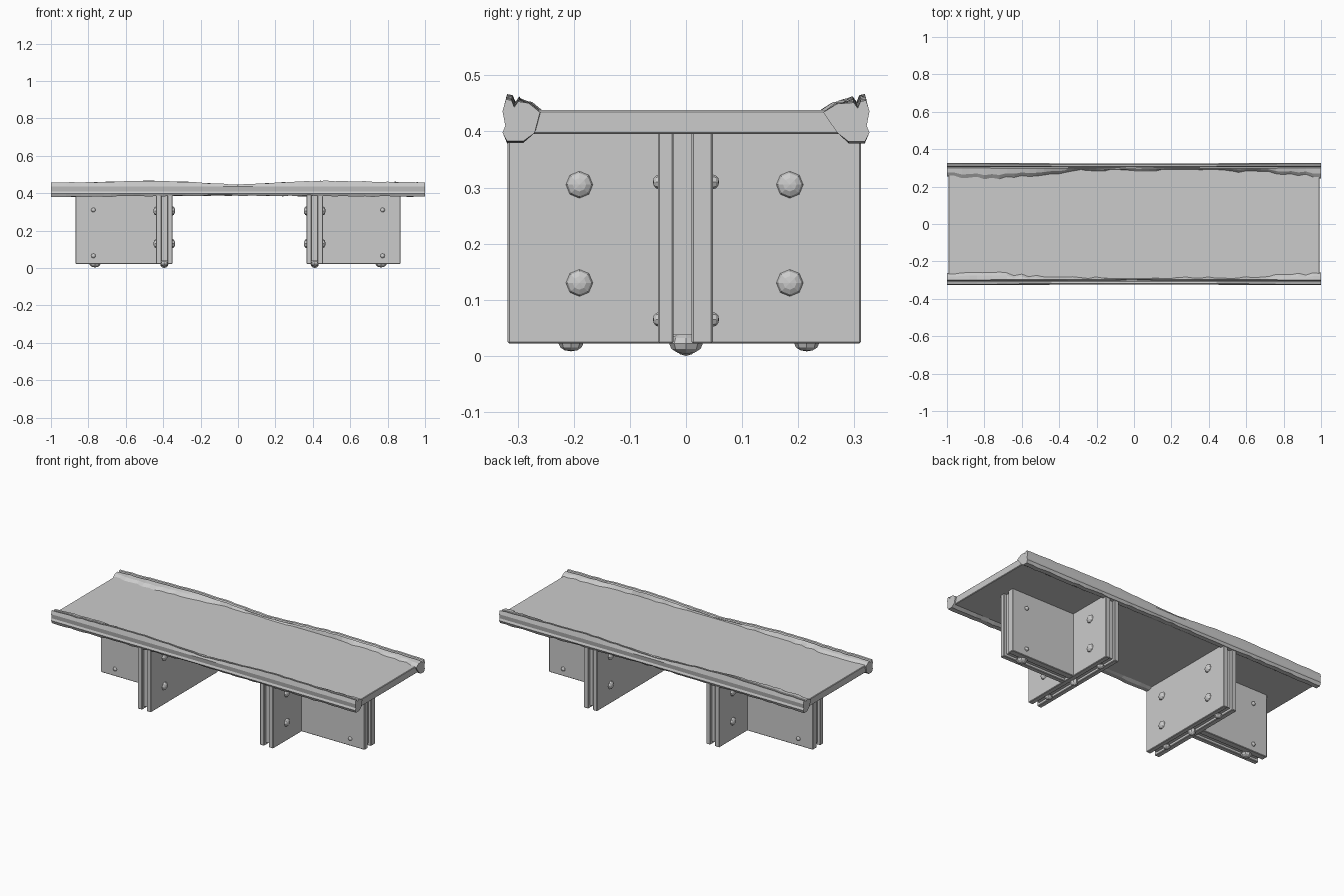
import bpy, bmesh, random
from math import pi
from mathutils import Matrix, Vector

random.seed(4)
if "Cube" in bpy.data.objects:
    bpy.data.objects.remove(bpy.data.objects["Cube"])

grey = bpy.data.materials.new("plain grey")
grey.use_nodes = True
colour = (0.6, 0.6, 0.6, 1)
grey.diffuse_color = colour
grey.node_tree.nodes["Principled BSDF"].inputs["Base Color"].default_value = colour


def finish(name, bm):
    bmesh.ops.recalc_face_normals(bm, faces=bm.faces)
    mesh = bpy.data.meshes.new(name)
    bm.to_mesh(mesh)
    bm.free()
    mesh.materials.append(grey)
    obj = bpy.data.objects.new(name, mesh)
    bpy.context.collection.objects.link(obj)
    return obj


def box(name, x, y, z, bevel=0.003):
    """Box given by its (low, high) limits on each axis."""
    bm = bmesh.new()
    bmesh.ops.create_cube(bm, size=1)
    for v in bm.verts:
        v.co = Vector([lo + (hi - lo) * (c + 0.5) for c, (lo, hi) in zip(v.co, (x, y, z))])
    if bevel:
        bmesh.ops.bevel(bm, geom=bm.edges[:], offset=bevel, segments=1, affect='EDGES')
    return finish(name, bm)


def bolt(name, place, direction, radius, height):
    """Low domed stud pointing along the direction."""
    bm = bmesh.new()
    bmesh.ops.create_uvsphere(bm, u_segments=8, v_segments=6, radius=1)
    turn = Vector((0, 0, 1)).rotation_difference(Vector(direction)).to_matrix().to_4x4()
    size = Matrix.Diagonal((radius, radius, height, 1))
    bm.transform(Matrix.Translation(place) @ turn @ size)
    return finish(name, bm)


def blend(x, keys):
    """Piecewise linear value at x."""
    for (a, va), (b, vb) in zip(keys, keys[1:]):
        if x <= b:
            return va + (vb - va) * (x - a) / (b - a)
    return keys[-1][1]


def rim(name, side, widths):
    """Rough raised edge lofted along the slab."""
    heights = [(-1, .455), (-.8, .458), (-.45, .466), (-.3, .462), (0, .445),
               (.3, .46), (.45, .466), (.8, .46), (1, .456)]
    bm = bmesh.new()
    rings = []
    count = 50
    for i in range(count + 1):
        x = -1 + 2 * i / count
        top = blend(x, heights) + random.uniform(-.002, .002)
        w = blend(x, widths) + random.uniform(-.008, .008)
        low = .388 - .008 * abs(x) + random.uniform(-.003, .003)
        out = .323 + .004 * abs(x)
        profile = [(.27, .397), (.29, low), (out - .008, low), (out, .398), (out - .005, .41),
                   (out, .436), (out - .006, top), (out - .016, top - .002),
                   (out - .021, top - .014), (out - .028, top - .004),
                   (out - max(w * .7, .03), .44 + (top - .44) * .6), (out - max(w, .034), .434)]
        rings.append([bm.verts.new((x, side * y, z)) for y, z in profile])
    for a, b in zip(rings, rings[1:]):
        for j in range(len(a)):
            k = (j + 1) % len(a)
            bm.faces.new((a[j], a[k], b[k], b[j]))
    bm.faces.new(rings[0])
    bm.faces.new(rings[-1])
    return finish(name, bm)


# Table top with its rough long edges
box("table_top", (-.993, .993), (-.318, .318), (.395, .438))
rim("back_rim", 1, [(-1, .08), (-.75, .09), (-.5, .07), (-.3, .04), (.3, .035), (.7, .05), (1, .08)])
rim("front_rim", -1, [(-1, .06), (-.75, .07), (-.5, .045), (0, .03), (.5, .04), (.8, .055), (1, .07)])

# Two T-shaped legs, each panel a pair of boards around a recessed core
bottom, top = .022, .4
for label, s, mid in (("right", -1, -.394), ("left", 1, .41)):
    tall = (bottom, top)
    for part, lo, hi in (("inner", -.044, -.016), ("outer", .014, .044)):
        xs = sorted((mid + s * lo, mid + s * hi))
        box(f"{label}_cross_{part}_board", xs, (-.318, .312), tall)
    box(f"{label}_cross_core", (mid - .018, mid + .018), (-.3, .295), (bottom + .015, top), 0)

    long_x = sorted((mid + s * .04, s * .868))
    box(f"{label}_long_front_board", long_x, (-.05, -.022), tall)
    box(f"{label}_long_back_board", long_x, (.01, .048), tall)
    core_x = sorted((mid + s * .04, s * .85))
    box(f"{label}_long_core", core_x, (-.025, .012), (bottom + .015, top), 0)

    # Studs on both faces of each panel
    for z in (.305, .13):
        for y in (-.19, .185):
            for d in (-1, 1):
                bolt(f"{label}_cross_bolt", (mid + d * .044, y, z), (d, 0, 0), .024, .014)
    for z in (.31, .065):
        for d in (-1, 1):
            bolt(f"{label}_long_bolt", (s * .773, d * .048, z), (0, d, 0), .013, .011)

    # Small feet under the panels
    for x, y, r, h in ((s * .765, 0, .03, .019), (mid, 0, .022, .022),
                       (mid, -.205, .022, .014), (mid, .215, .022, .014)):
        bolt(f"{label}_foot", (x, y, bottom), (0, 0, -1), r, h)
